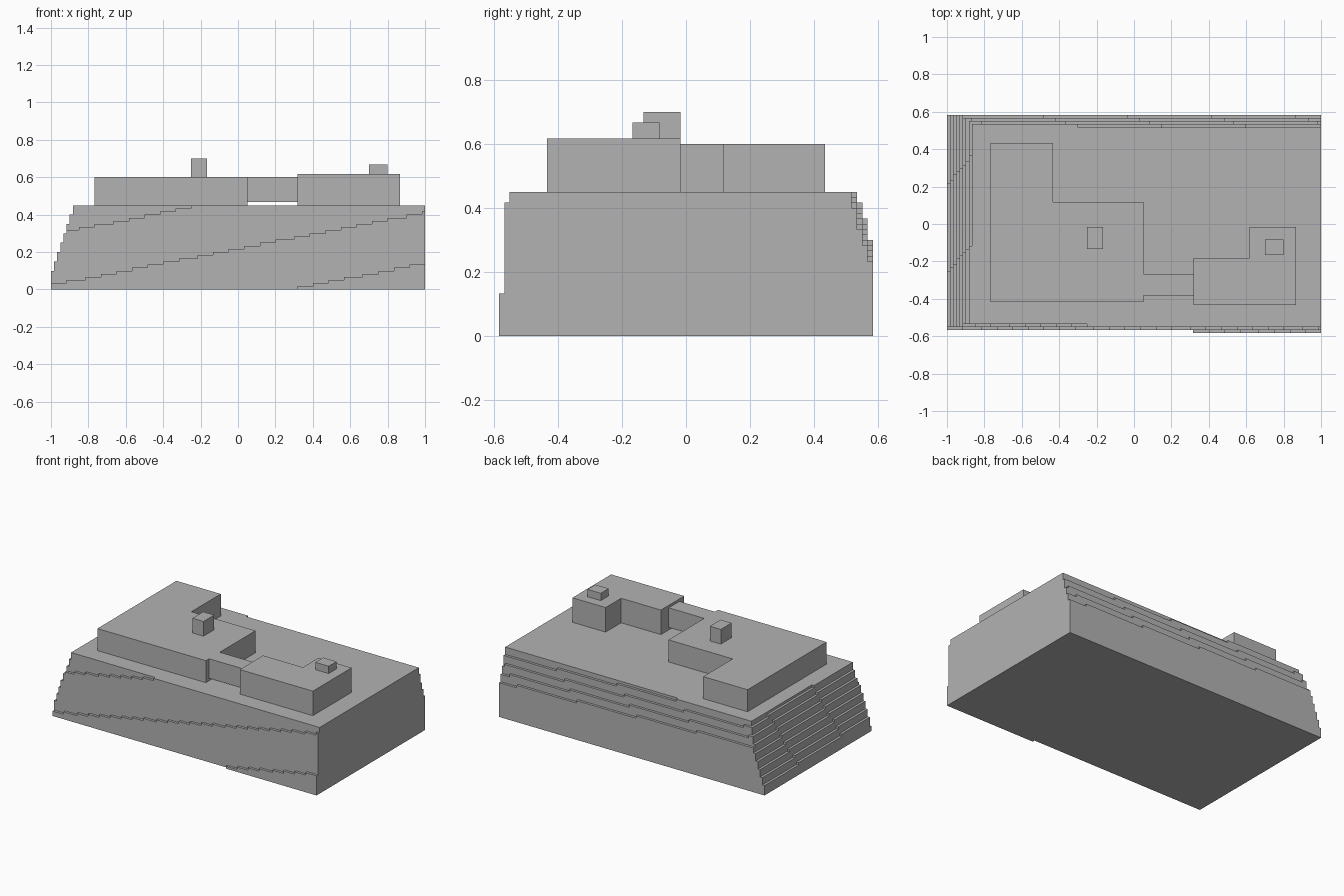
import bpy
import bmesh
from math import ceil, radians

cube = bpy.data.objects.get("Cube")
if cube:
    bpy.data.objects.remove(cube, do_unlink=True)

UNIT = 1 / 60              # edge of one grid step
NX, NY, TOP = 120, 70, 27  # ground size in grid steps

# One plain grey for everything
grey = bpy.data.materials.new("plain_grey")
grey.use_nodes = True
colour = (0.45, 0.45, 0.45, 1)
grey.diffuse_color = colour
grey.node_tree.nodes["Principled BSDF"].inputs["Base Color"].default_value = colour


def finish(name, bm):
    bmesh.ops.recalc_face_normals(bm, faces=bm.faces)
    mesh = bpy.data.meshes.new(name)
    bm.to_mesh(mesh)
    bm.free()
    mesh.materials.append(grey)
    obj = bpy.data.objects.new(name, mesh)
    bpy.context.collection.objects.link(obj)
    return obj


def prism(name, outline, z0, z1):
    """Extrude a flat outline from z0 up to z1."""
    bm = bmesh.new()
    face = bm.faces.new([bm.verts.new((x, y, z0)) for x, y in outline])
    ext = bmesh.ops.extrude_face_region(bm, geom=[face], use_keep_orig=True)
    verts = [v for v in ext["geom"] if isinstance(v, bmesh.types.BMVert)]
    bmesh.ops.translate(bm, verts=verts, vec=(0, 0, z1 - z0))
    return finish(name, bm)


def box(name, x0, x1, y0, y1, z0, z1):
    return prism(name, [(x0, y0), (x1, y0), (x1, y1), (x0, y1)], z0, z1)


def height(i, j):
    """Ground height in steps: three tilted, terraced banks and a flat top."""
    if not (0 <= i < NX and 0 <= j < NY):
        return 0
    x = (i + 0.5 - NX / 2) * UNIT
    y = (j + 0.5 - NY / 2) * UNIT
    front = ceil((x - 0.315) / 0.0859 + 16.26 * j)
    back = 17 + ceil((-0.49 - x) / 0.45 + 3.145 * (NY - 1 - j))
    side = 5 + ceil((-0.25 - y) / 0.47 + 3.043 * i)
    return max(0, min(front, back, side, TOP))


# Terraced ground: cell tops, undersides and the walls between unequal cells
bm = bmesh.new()
cache = {}


def vert(i, j, k):
    if (i, j, k) not in cache:
        cache[i, j, k] = bm.verts.new(((i - NX / 2) * UNIT, (j - NY / 2) * UNIT, k * UNIT))
    return cache[i, j, k]


def quad(*corners):
    bm.faces.new([vert(*c) for c in corners])


for i in range(NX):
    for j in range(NY):
        h = height(i, j)
        if h == 0:
            continue
        ring = [(i, j), (i + 1, j), (i + 1, j + 1), (i, j + 1)]
        quad(*[(a, b, h) for a, b in ring])
        quad(*[(a, b, 0) for a, b in reversed(ring)])
        neighbours = [(i, j - 1), (i + 1, j), (i, j + 1), (i - 1, j)]
        for n, cell in enumerate(neighbours):
            p, q = ring[n], ring[(n + 1) % 4]
            for k in range(height(*cell), h):
                quad((*p, k), (*q, k), (*q, k + 1), (*p, k + 1))
bmesh.ops.dissolve_limit(bm, angle_limit=radians(1), verts=bm.verts, edges=bm.edges)
finish("terraced_ground", bm)

# Buildings on the plateau
deck = TOP * UNIT
prism("main_building", [(-0.767, -0.417), (0.05, -0.417), (0.05, 0.117),
                        (-0.433, 0.117), (-0.433, 0.433), (-0.767, 0.433)], deck, 0.6)
prism("side_building", [(0.317, -0.433), (0.867, -0.433), (0.867, -0.017),
                        (0.617, -0.017), (0.617, -0.183), (0.317, -0.183)], deck, 0.617)
box("raised_link", 0.05, 0.317, -0.383, -0.267, 0.467, 0.6)

# Roof blocks
box("main_chimney", -0.25, -0.167, -0.133, -0.017, 0.6, 0.7)
box("side_chimney", 0.7, 0.8, -0.167, -0.083, 0.617, 0.667)
